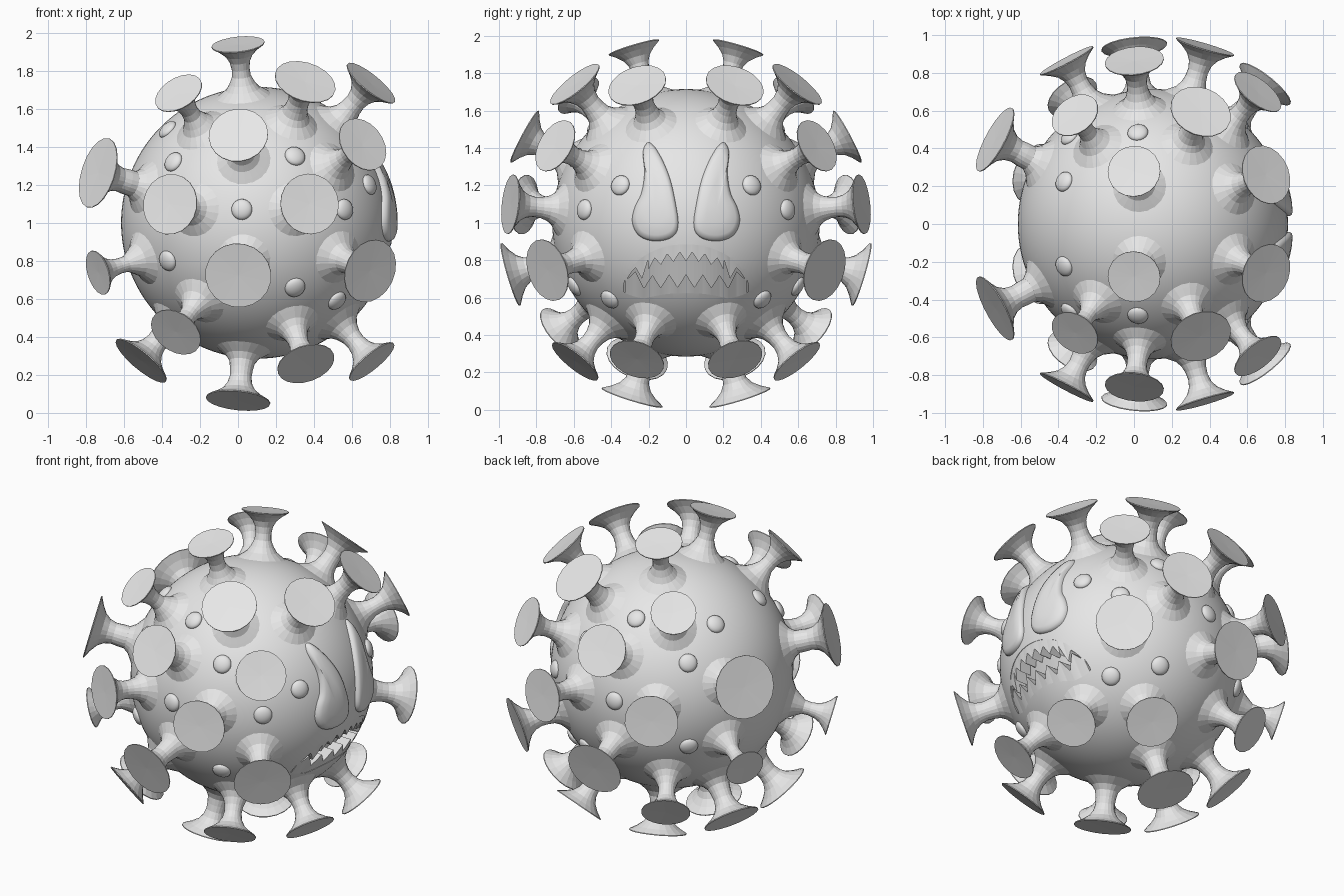
import bpy, bmesh, math
from mathutils import Vector

if "Cube" in bpy.data.objects:
    bpy.data.objects.remove(bpy.data.objects["Cube"])

CENTRE = Vector((0.1, 0, 1))
R = 0.715

grey = bpy.data.materials.new("plain_grey")
grey.use_nodes = True
grey.diffuse_color = (0.8, 0.8, 0.8, 1)
grey.node_tree.nodes["Principled BSDF"].inputs["Base Color"].default_value = (0.8, 0.8, 0.8, 1)


def finish(bm, name, smooth=None):
    bmesh.ops.recalc_face_normals(bm, faces=bm.faces)
    mesh = bpy.data.meshes.new(name)
    bm.to_mesh(mesh)
    bm.free()
    mesh.materials.append(grey)
    ob = bpy.data.objects.new(name, mesh)
    bpy.context.collection.objects.link(ob)
    bpy.ops.object.select_all(action='DESELECT')
    ob.select_set(True)
    bpy.context.view_layer.objects.active = ob
    if smooth:
        bpy.ops.object.shade_smooth_by_angle(angle=math.radians(smooth))
    return ob


def on_body(y, z, r):
    """Point on the face side (+x) of a sphere of radius r."""
    return CENTRE + Vector((math.sqrt(r * r - y * y - (z - 1) ** 2), y, z - 1))


def bridge(bm, a, b):
    for i in range(len(a)):
        j = (i + 1) % len(a)
        bm.faces.new((a[i], a[j], b[j], b[i]))


def strip(name, ys, low, high, r_in, r_out):
    """Solid curved plate between two height functions across the face."""
    bm = bmesh.new()
    rings = []
    for y in ys:
        lo, hi = low(y), max(high(y), low(y) + 0.002)
        rings.append([bm.verts.new(on_body(y, z, r))
                      for z, r in ((lo, r_in), (hi, r_in), (hi, r_out), (lo, r_out))])
    for a, b in zip(rings, rings[1:]):
        bridge(bm, a, b)
    bm.faces.new(rings[0])
    bm.faces.new(rings[-1])
    return finish(bm, name)


# Round body from a subdivided cube
bm = bmesh.new()
bmesh.ops.create_cube(bm, size=2)
bmesh.ops.subdivide_edges(bm, edges=bm.edges[:], cuts=27, use_grid_fill=True)
for v in bm.verts:
    v.co = Vector([math.tan(c * math.pi / 4) for c in v.co]).normalized() * R + CENTRE
body = finish(bm, "body", 30)

# Mouth opening
HALF = 0.335


def arch(y):
    return math.sqrt(max(0, 1 - (y / HALF) ** 2))


def lip_top(y):
    return 0.64 + 0.245 * arch(y)


def lip_bottom(y):
    return 0.64 - min(0.015 + 0.6 * y * y, 0.06 * arch(y))


def zigzag(y, pitch):
    """1 at tooth points, 0 in the gaps."""
    return abs(((y / pitch) % 1) - 0.5) * 2


ys = [HALF * math.sin(math.pi * i / 48) for i in range(-24, 25)]
cutter = strip("mouth_cutter", ys, lip_bottom, lip_top, 0.65, 0.8)
cutter.hide_render = True
bpy.context.view_layer.objects.active = body
cut = body.modifiers.new("mouth_cut", 'BOOLEAN')
cut.operation = 'DIFFERENCE'
cut.solver = 'EXACT'
cut.object = cutter
bpy.ops.object.modifier_apply(modifier=cut.name)
bpy.data.objects.remove(cutter)


# Teeth rows
def upper_edge(y):
    if abs(y) < 0.2:
        return lip_top(y) - 0.04 - 0.05 * zigzag(y, 0.067)
    fang = max(0, 1 - abs(abs(y) - 0.235) / 0.035)
    return lip_top(y) - 0.025 - 0.09 * fang


def lower_edge(y):
    return min(lip_bottom(y) + 0.03 + 0.07 * zigzag(y, 0.09) + 0.5 * y * y, lip_top(y) - 0.02)


fine = [HALF * 0.97 * i / 80 for i in range(-80, 81)]
strip("upper_teeth", fine, upper_edge, lip_top, 0.64, 0.712)
strip("lower_teeth", fine, lip_bottom, lower_edge, 0.64, 0.712)

# Teardrop eyes, raised from the face
OUTLINE = [(.2, 1.43), (.15, 1.38), (.09, 1.25), (.055, 1.1), (.042, .98), (.08, .92),
           (.17, .902), (.25, .93), (.287, 1.0), (.275, 1.08), (.238, 1.16), (.222, 1.27), (.23, 1.38)]


def smooth_loop(points, steps=4):
    pts, out = [Vector(p) for p in points], []
    n = len(pts)
    for i in range(n):
        a, b, c, d = (pts[(i + k) % n] for k in (-1, 0, 1, 2))
        for s in range(steps):
            t = s / steps
            out.append(0.5 * (2 * b + (c - a) * t + (2 * a - 5 * b + 4 * c - d) * t ** 2
                              + (3 * b - a - 3 * c + d) * t ** 3))
    return out


for side, label in ((1, "eye_back"), (-1, "eye_front")):
    bm = bmesh.new()
    mid = Vector((0.165, 1.08))
    rings = []
    for scale, lift in ((1, -0.02), (1, 0.006), (0.95, 0.02), (0.82, 0.028), (0.45, 0.03)):
        loop = [mid + (p - mid) * scale for p in smooth_loop(OUTLINE)]
        rings.append([bm.verts.new(on_body(side * p.x, p.y, R + lift)) for p in loop])
    for a, b in zip(rings, rings[1:]):
        bridge(bm, a, b)
    tip = bm.verts.new(on_body(side * mid.x, mid.y, R + 0.03))
    for i in range(len(rings[-1])):
        bm.faces.new((rings[-1][i - 1], rings[-1][i], tip))
    finish(bm, label, 50)


# Trumpet spikes: disc centre (x, y, z) and disc radius, mirrored across y
SPIKES = [(0, .28, 1.94, .14), (-.33, .6, 1.71, .135), (.36, .61, 1.76, .165), (.72, .27, 1.76, .16),
          (.68, .73, 1.43, .15), (0, .88, 1.47, .157), (-.37, .89, 1.1, .16), (.38, .95, 1.1, .16),
          (0, .95, .72, .175), (-.76, .46, 1.27, .19), (-.76, .46, .73, .12), (.71, .76, .74, .17),
          (-.33, .68, .42, .145), (-.53, .27, .25, .17), (0, .29, .06, .17), (.36, .6, .25, .155),
          (.72, .27, .25, .15)]
SIDES = 20


def spike(name, target, rim):
    axis = (target - CENTRE).normalized()
    turn = Vector((0, 0, 1)).rotation_difference(axis)
    k = rim / 0.155
    profile = [(.17, .68), (.125, .713), (.09, .738), (.068, .77), (.055 * k, .81), (.052 * k, .85),
               (.06 * k, .89), (.08 * k, .925), (.115 * k, .955), (rim, .98), (rim, .985)]
    bm = bmesh.new()
    rings = []
    for rad, h in profile:
        rings.append([bm.verts.new(CENTRE + turn @ Vector((rad * math.cos(a), rad * math.sin(a), h)))
                      for a in (2 * math.pi * i / SIDES for i in range(SIDES))])
    for a, b in zip(rings, rings[1:]):
        bridge(bm, a, b)
    tip = bm.verts.new(CENTRE + axis * 0.982)
    for i in range(SIDES):
        bm.faces.new((rings[-1][i - 1], rings[-1][i], tip))
    finish(bm, name)


for n, (x, y, z, rim) in enumerate(SPIKES, 1):
    for side, label in ((1, "back"), (-1, "front")):
        spike(f"spike_{label}_{n}", Vector((x, side * y, z)), rim)

# Small round knobs, by (x, z) offset from the body centre
KNOBS = [(-.44, .32), (.2, .35), (-.08, .07), (.46, .07), (-.47, -.2), (.2, -.34),
         (.42, -.41), (.59, .2), (-.08, .52), (-.47, .49)]
for n, (dx, dz) in enumerate(KNOBS, 1):
    for side, label in ((1, "back"), (-1, "front")):
        axis = Vector((dx, side * math.sqrt(R * R - dx * dx - dz * dz), dz)).normalized()
        turn = Vector((0, 0, 1)).rotation_difference(axis)
        bm = bmesh.new()
        bmesh.ops.create_uvsphere(bm, u_segments=20, v_segments=12, radius=0.055)
        for v in bm.verts:
            v.co = CENTRE + axis * R + turn @ Vector((v.co.x, v.co.y, v.co.z * 0.5))
        finish(bm, f"knob_{label}_{n}", 40)
